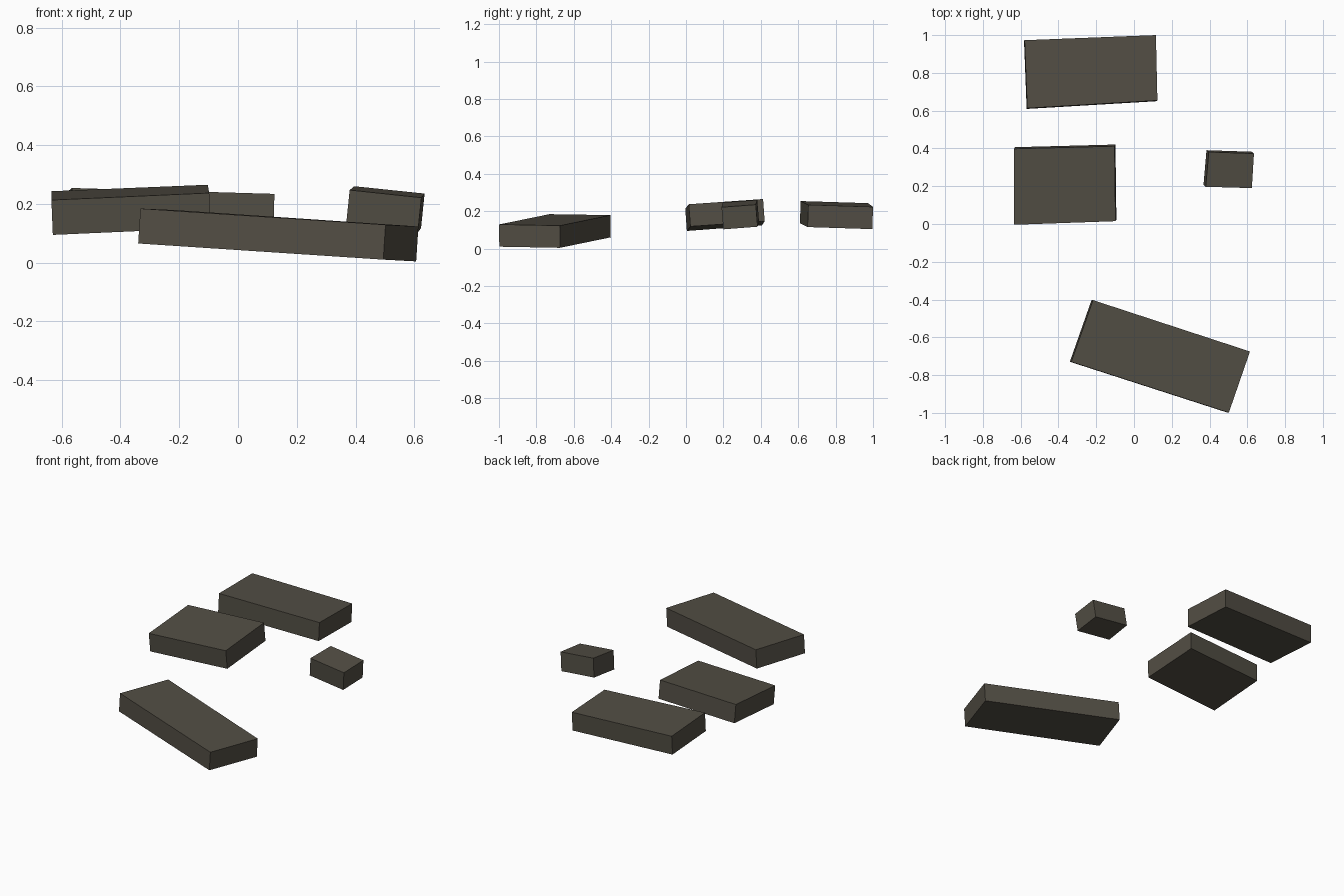
import bpy, bmesh
from mathutils import Vector

if "Cube" in bpy.data.objects:
    bpy.data.objects.remove(bpy.data.objects["Cube"])

stone = bpy.data.materials.new("dark stone")
stone.diffuse_color = (0.085, 0.076, 0.058, 1)
stone.use_nodes = True
stone.node_tree.nodes["Principled BSDF"].inputs["Base Color"].default_value = stone.diffuse_color
THICK = 0.119


def slab(name, top):
    """Tilted slab: four top corners, extruded down square to the top face."""
    top = [Vector(p) for p in top]
    down = -(top[2] - top[0]).cross(top[3] - top[1]).normalized() * THICK
    bm = bmesh.new()
    t = [bm.verts.new(p) for p in top]
    b = [bm.verts.new(p + down) for p in top]
    bm.faces.new(t)
    bm.faces.new(b[::-1])
    for i in range(4):
        j = (i + 1) % 4
        bm.faces.new((t[j], t[i], b[i], b[j]))
    bmesh.ops.recalc_face_normals(bm, faces=bm.faces)
    me = bpy.data.meshes.new(name)
    bm.to_mesh(me)
    bm.free()
    me.materials.append(stone)
    bpy.context.collection.objects.link(bpy.data.objects.new(name, me))


# corners: front left, front right, back right, back left
slab("back_slab", [(-0.565, 0.613, 0.254), (0.124, 0.654, 0.234),
                   (0.116, 1.0, 0.223), (-0.579, 0.973, 0.243)])
slab("middle_slab", [(-0.635, -0.004, 0.213), (-0.098, 0.015, 0.237),
                     (-0.103, 0.412, 0.265), (-0.635, 0.398, 0.243)])
slab("front_slab", [(-0.332, -0.73, 0.184), (0.502, -0.999, 0.129),
                    (0.614, -0.675, 0.123), (-0.217, -0.403, 0.179)])
slab("small_slab", [(0.380, 0.197, 0.247), (0.624, 0.19, 0.221),
                    (0.635, 0.373, 0.235), (0.396, 0.381, 0.260)])
